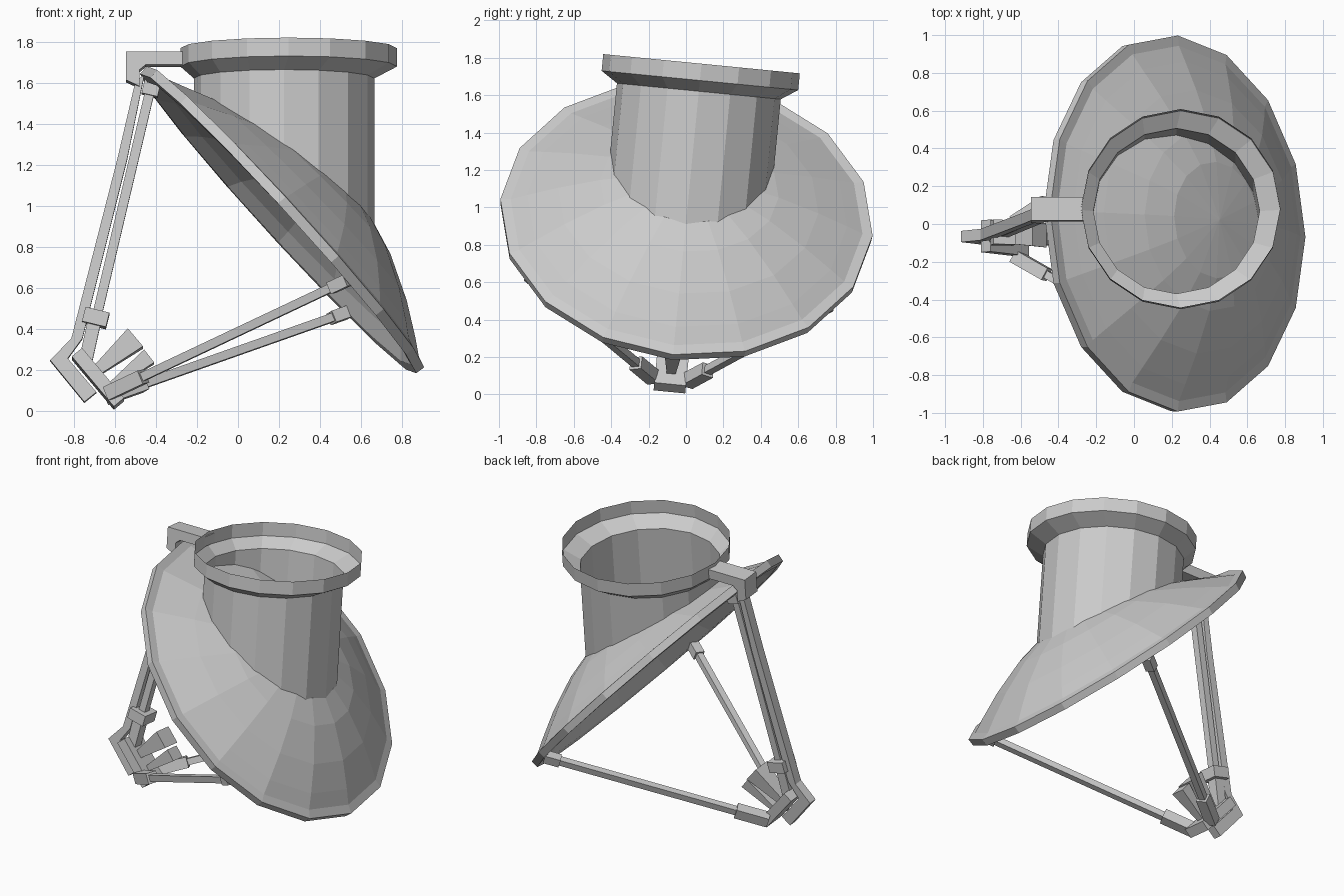
import bpy, bmesh, math
from mathutils import Vector, Matrix

if "Cube" in bpy.data.objects:
    bpy.data.objects.remove(bpy.data.objects["Cube"])

# Everything is symmetric about y = 0, then the whole model leans slightly to +y
PIVOT = Vector((0, 0, 0.92))
LEAN = (Matrix.Translation(PIVOT) @ Matrix.Rotation(math.radians(-5.6), 4, 'X')
        @ Matrix.Translation(-PIVOT))
SIDES = 16
Y = Vector((0, 1, 0))


def make(name, verts, faces):
    me = bpy.data.meshes.new(name)
    me.from_pydata([tuple(v) for v in verts], [], faces)
    bm = bmesh.new()
    bm.from_mesh(me)
    bmesh.ops.remove_doubles(bm, verts=bm.verts, dist=1e-5)
    bmesh.ops.recalc_face_normals(bm, faces=bm.faces)
    bm.to_mesh(me)
    bm.free()
    ob = bpy.data.objects.new(name, me)
    bpy.context.collection.objects.link(ob)
    ob.matrix_world = LEAN
    return ob


def skin(rings):
    """Quads joining successive closed rings of SIDES vertices."""
    faces = []
    for k in range(rings - 1):
        for i in range(SIDES):
            j = (i + 1) % SIDES
            faces.append((k*SIDES + i, k*SIDES + j, (k+1)*SIDES + j, (k+1)*SIDES + i))
    return faces


def bar(name, p, q, a, b=None):
    """Box from p to q; a and b are (width in y, thickness) at each end."""
    p, q = Vector(p), Vector(q)
    b = b or a
    d = (q - p).normalized()
    u = (Y - d * Y.dot(d)).normalized()
    v = d.cross(u)
    verts = [c + u*s*w[0]/2 + v*t*w[1]/2 for c, w in ((p, a), (q, b))
             for s, t in ((-1, -1), (1, -1), (1, 1), (-1, 1))]
    return make(name, verts, [(0, 1, 2, 3), (4, 5, 6, 7)] +
                [(i, (i+1) % 4, (i+1) % 4 + 4, i + 4) for i in range(4)])


def plate(name, outline, width):
    """Front-view outline extruded along y."""
    n = len(outline)
    verts = [(x, s*width/2, z) for s in (-1, 1) for x, z in outline]
    return make(name, verts, [tuple(range(n)), tuple(range(n, 2*n))] +
                [(i, (i+1) % n, (i+1) % n + n, i + n) for i in range(n)])


# Dish: offset bowl, fuller toward its lower end, with rim flange, lip and hollow front
CENTRE = Vector((0.214, 0, 0.93))
AXIS = Vector((0.737, 0, 0.676)).normalized()
ALONG = Vector((AXIS.z, 0, -AXIS.x))
back = [(0.0, 0.325), (0.31, 0.302), (0.48, 0.252), (0.70, 0.158), (0.86, 0.077),
        (0.945, 0.032), (1.0, 0.024)]
front = [(0.995, -0.025), (0.945, -0.022), (0.86, 0.04), (0.70, 0.121), (0.48, 0.215),
         (0.31, 0.265), (0.0, 0.29)]


def skew(along, r):
    return 0.07*along*max(0, 1 - r*r)


verts = []
for r, h in back + front:
    for i in range(SIDES):
        t = 2*math.pi*i/SIDES
        a = r*math.cos(t)
        verts.append(CENTRE + AXIS*(h + skew(a, r)) + ALONG*a + Y*(r*math.sin(t)))
make("dish", verts, skin(len(back + front)))


def dish_height(along, r):
    for (r0, h0), (r1, h1) in zip(back, back[1:]):
        if r <= r1:
            return h0 + (h1 - h0)*(r - r0)/(r1 - r0) + skew(along, r)
    return 0.02


def drop_to_dish(x, y):
    """Height where a vertical line meets the back of the dish."""
    lo, hi = 0.0, 2.0
    for _ in range(40):
        mid = (lo + hi)/2
        rel = Vector((x, y, mid)) - CENTRE
        h = rel.dot(AXIS)
        if h > dish_height(rel.dot(ALONG), (rel - AXIS*h).length):
            hi = mid
        else:
            lo = mid
    return lo


# Open tube with flared collar, its foot fitted to the dish
verts = []
for cx, r, z in ((0.247, 0.528, 1.772), (0.247, 0.528, 1.682),
                 (0.225, 0.44, 1.624), (0.225, 0.44, None)):
    for i in range(SIDES):
        t = 2*math.pi*i/SIDES
        x, y = cx + r*math.cos(t), r*math.sin(t)
        verts.append((x, y, drop_to_dish(x, y) - 0.01 if z is None else z))
make("collar_tube", verts, skin(4))

# Bracket holding the collar to the top of the arm
plate("top_bracket", [(-0.545, 1.75), (-0.27, 1.75), (-0.27, 1.685), (-0.45, 1.685),
                      (-0.48, 1.66), (-0.48, 1.58), (-0.545, 1.61)], 0.125)

# Main arm with its bent foot
plate("main_arm", [(-0.5, 1.607), (-0.588, 1.227), (-0.812, 0.349), (-0.915, 0.241),
                   (-0.749, 0.037), (-0.69, 0.085), (-0.83, 0.25), (-0.758, 0.349),
                   (-0.54, 1.227), (-0.456, 1.64)], 0.06)

# Inner arm, with clip on the dish and socket at the lower end
bar("inner_arm", (-0.42, 0, 1.60), (-0.683, 0, 0.48), (0.05, 0.046))
bar("inner_arm_clip", (-0.41, 0, 1.63), (-0.431, 0, 1.54), (0.09, 0.08))
bar("inner_arm_socket", (-0.685, 0, 0.485), (-0.702, 0, 0.415), (0.13, 0.12))
bar("inner_arm_foot", (-0.703, 0, 0.42), (-0.745, 0, 0.23), (0.07, 0.065))

# Feed plate and two flared horns
bar("feed_plate", (-0.785, 0, 0.275), (-0.58, 0, 0.03), (0.17, 0.065))
bar("upper_horn", (-0.72, 0, 0.165), (-0.50, 0, 0.350), (0.05, 0.04), (0.13, 0.115))
bar("lower_horn", (-0.64, 0, 0.10), (-0.433, 0, 0.260), (0.04, 0.03), (0.10, 0.08))

# Side struts from the feed plate out to the dish lip
for side, s in (("front", -1), ("back", 1)):
    a, b = Vector((-0.63, s*0.09, 0.075)), Vector((0.535, s*0.805, 0.558))
    d = (b - a).normalized()
    bar(side + "_strut", a, b, (0.042, 0.042))
    bar(side + "_strut_socket", a, a + d*0.21, (0.07, 0.07))
    bar(side + "_strut_clip", b - d*0.1, b, (0.06, 0.06))
